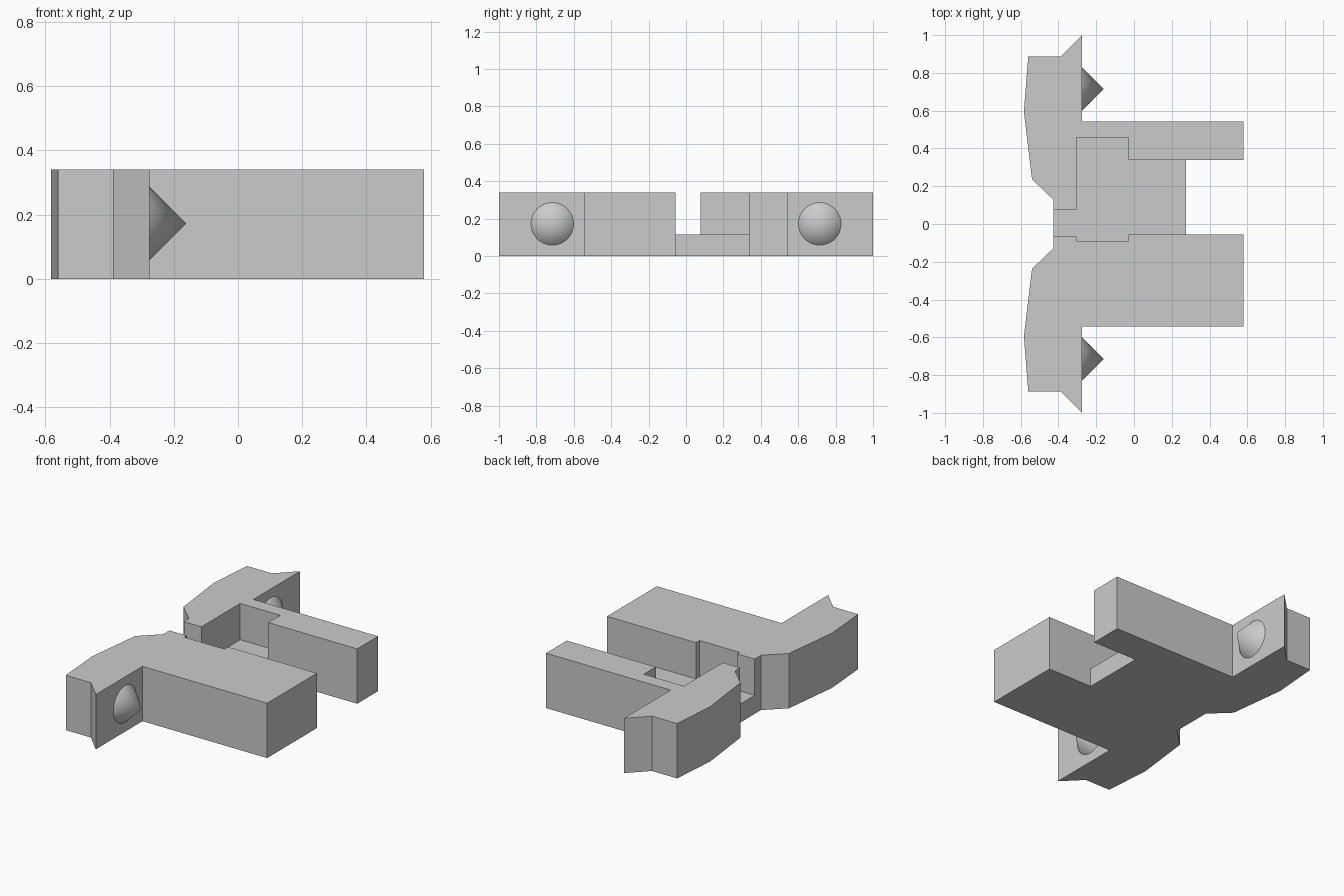
import bpy, bmesh, math
from mathutils import Matrix

cube = bpy.data.objects.get("Cube")
if cube:
    bpy.data.objects.remove(cube, do_unlink=True)

HEIGHT = 0.34
FLOOR = 0.115

grey = bpy.data.materials.new("plain grey")
grey.use_nodes = True
colour = (0.6, 0.6, 0.6, 1)
grey.diffuse_color = colour
grey.node_tree.nodes["Principled BSDF"].inputs["Base Color"].default_value = colour


def finish(name, bm):
    bmesh.ops.recalc_face_normals(bm, faces=bm.faces)
    mesh = bpy.data.meshes.new(name)
    bm.to_mesh(mesh)
    bm.free()
    mesh.materials.append(grey)
    obj = bpy.data.objects.new(name, mesh)
    bpy.context.collection.objects.link(obj)
    return obj


def prism(name, outline, z0, z1):
    """Extrude a plan outline straight up."""
    bm = bmesh.new()
    face = bm.faces.new([bm.verts.new((x, y, z0)) for x, y in outline])
    top = bmesh.ops.extrude_face_region(bm, geom=[face])["geom"]
    bmesh.ops.translate(bm, vec=(0, 0, z1 - z0),
                        verts=[v for v in top if isinstance(v, bmesh.types.BMVert)])
    return finish(name, bm)


# Body: one mirrored plan outline with a notch between the two arms
half = [(0.58, 0.543), (-0.275, 0.543), (-0.275, 1.0), (-0.388, 0.887),
        (-0.56, 0.887), (-0.583, 0.595), (-0.54, 0.237), (-0.425, 0.127)]
notch = [(0.58, -0.055), (0.275, -0.055), (0.275, 0.339), (0.58, 0.339)]
outline = half + [(x, -y) for x, y in reversed(half)] + notch
body = prism("body", outline, 0, HEIGHT)

# Pocket: stepped channel sunk from the top, leaving a thin floor
pocket = [(-0.5, -0.066), (-0.305, -0.066), (-0.305, -0.09), (-0.03, -0.09),
          (-0.03, -0.055), (0.7, -0.055), (0.7, 0.339), (-0.03, 0.339),
          (-0.03, 0.457), (-0.305, 0.457), (-0.305, 0.077), (-0.5, 0.077)]
cutter = prism("pocket_cutter", pocket, FLOOR, HEIGHT + 0.2)
cutter.hide_render = True
cut = body.modifiers.new("pocket", "BOOLEAN")
cut.operation = "DIFFERENCE"
cut.solver = "EXACT"
cut.object = cutter
bpy.context.view_layer.objects.active = body
bpy.ops.object.modifier_apply(modifier=cut.name)
bpy.data.objects.remove(cutter, do_unlink=True)

# Cone studs on the shoulders, pointing along the arms
for name, side in (("front_stud", -1), ("back_stud", 1)):
    bm = bmesh.new()
    bmesh.ops.create_cone(bm, cap_ends=True, segments=48, radius1=0.114,
                          radius2=0, depth=0.114)
    bmesh.ops.remove_doubles(bm, verts=bm.verts, dist=0.0001)
    bmesh.ops.rotate(bm, verts=bm.verts, matrix=Matrix.Rotation(math.pi / 2, 3, "Y"))
    bmesh.ops.translate(bm, verts=bm.verts, vec=(-0.218, side * 0.715, HEIGHT / 2 + 0.002))
    stud = finish(name, bm)
    bpy.ops.object.select_all(action="DESELECT")
    stud.select_set(True)
    bpy.context.view_layer.objects.active = stud
    bpy.ops.object.shade_smooth_by_angle(angle=math.radians(30))
